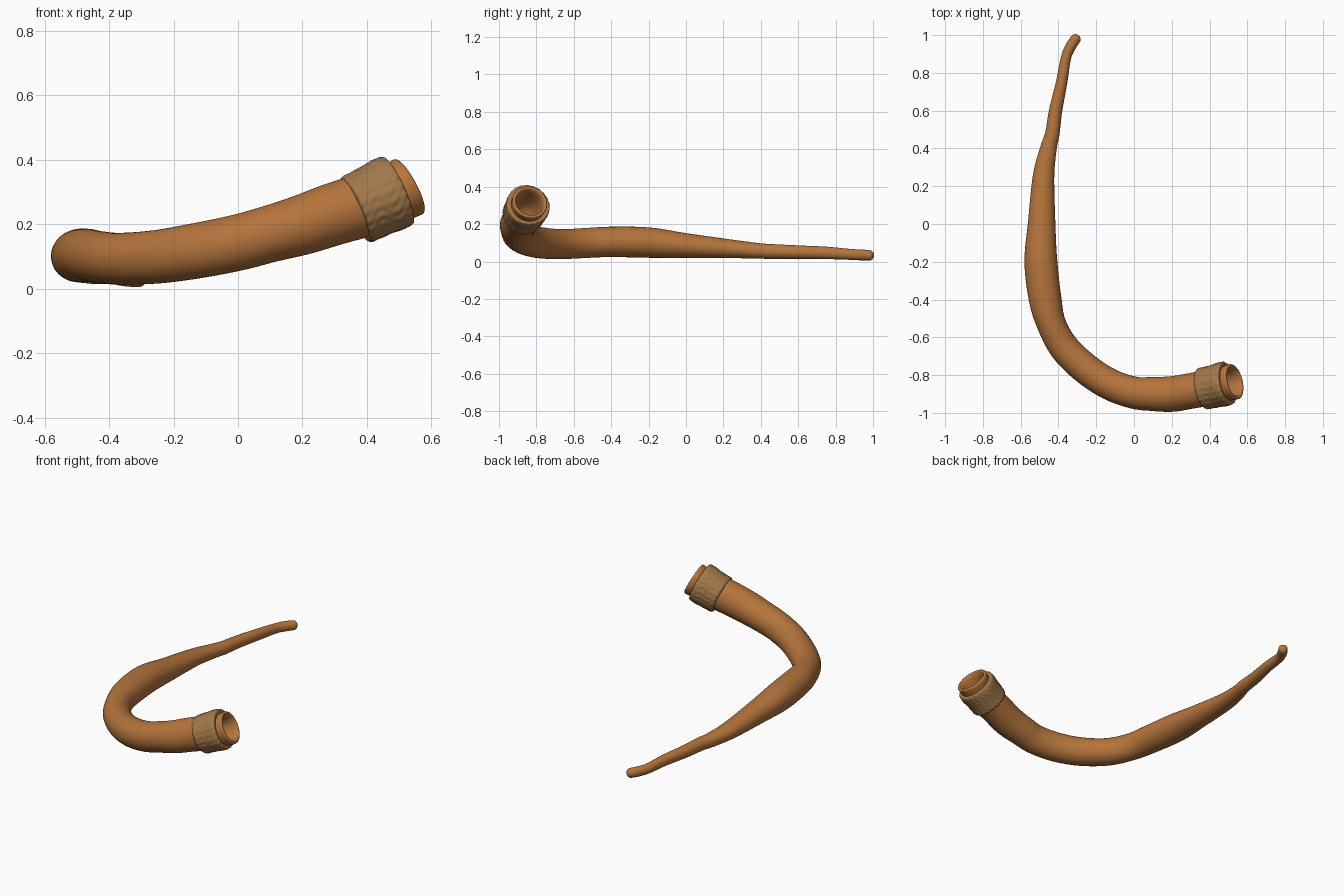
import bpy, bmesh, math
from mathutils import Vector

if "Cube" in bpy.data.objects:
    bpy.data.objects.remove(bpy.data.objects["Cube"])


def material(name, rgb):
    m = bpy.data.materials.new(name)
    m.diffuse_color = (*rgb, 1)
    m.use_nodes = True
    m.node_tree.nodes["Principled BSDF"].inputs["Base Color"].default_value = m.diffuse_color
    return m


wood = material("warm wood", (0.46, 0.175, 0.045))
hide = material("tan binding", (0.36, 0.19, 0.07))


def spline(pts, n):
    """Catmull-Rom through rows of numbers, n steps per span."""
    rows = [Vector(p) for p in pts]
    out = []
    for i in range(len(rows) - 1):
        a, b, c, d = rows[max(i - 1, 0)], rows[i], rows[i + 1], rows[min(i + 2, len(rows) - 1)]
        for k in range(n):
            t = k / n
            out.append(0.5 * (2 * b + (c - a) * t + (2 * a - 5 * b + 4 * c - d) * t * t
                              + (3 * b - a - 3 * c + d) * t ** 3))
    return out + [rows[-1]]


def ring(bm, centre, tangent, w, h, sides, bump=None):
    side = tangent.cross(Vector((0, 0, 1))).normalized()
    up = side.cross(tangent)
    loop = []
    for k in range(sides):
        a = math.tau * k / sides
        s = 1 + (bump(a) if bump else 0)
        loop.append(bm.verts.new(centre + s * (side * w * math.cos(a) + up * h * math.sin(a))))
    return loop


def skin(name, bm, rings, mat, closed=False):
    pairs = list(zip(rings, rings[1:]))
    if closed:
        pairs.append((rings[-1], rings[0]))
    for r0, r1 in pairs:
        for k in range(len(r0)):
            j = (k + 1) % len(r0)
            bm.faces.new((r0[k], r0[j], r1[j], r1[k]))
    if not closed:
        bm.faces.new(rings[0])
        bm.faces.new(rings[-1])
    bmesh.ops.recalc_face_normals(bm, faces=bm.faces)
    me = bpy.data.meshes.new(name)
    bm.to_mesh(me)
    bm.free()
    for p in me.polygons:
        p.use_smooth = True
    me.materials.append(mat)
    ob = bpy.data.objects.new(name, me)
    bpy.context.collection.objects.link(ob)
    return ob


# Horn path: x, y, z, half width, half height, from thin tip to open bell
path = [
    (-0.308, 0.980, 0.033, .027, .028), (-0.335, .940, .035, .028, .029),
    (-0.360, .880, .038, .027, .029), (-0.383, .750, .046, .030, .033),
    (-0.415, .600, .050, .035, .036), (-0.432, .480, .053, .038, .039),
    (-0.453, .400, .056, .044, .041), (-0.479, .250, .067, .057, .049),
    (-0.489, .000, .085, .073, .066), (-0.493, -.200, .101, .087, .081),
    (-0.470, -.400, .105, .086, .081), (-0.435, -.535, .099, .077, .080),
    (-0.365, -.660, .093, .080, .080), (-0.250, -.770, .099, .082, .083),
    (-0.125, -.850, .118, .083, .086), (0.000, -.893, .143, .085, .087),
    (0.100, -.900, .170, .090, .088), (0.200, -.900, .198, .094, .093),
    (0.300, -.884, .232, .094, .097), (0.400, -.865, .262, .095, .098),
    (0.480, -.848, .292, .092, .093), (0.526, -.835, .315, .096, .096),
]
bm = bmesh.new()
st = spline(path, 6)
cen = [Vector(s[:3]) for s in st]
tan = [(cen[min(i + 1, len(cen) - 1)] - cen[max(i - 1, 0)]).normalized() for i in range(len(cen))]
rings = []
# rounded tip
for a in (0.15, 0.4, 0.7, 1.0, 1.3):
    rings.append(ring(bm, cen[0] - tan[0] * .024 * math.cos(a), tan[0],
                      .027 * math.sin(a), .028 * math.sin(a), 48))
for c, t, s in zip(cen, tan, st):
    rings.append(ring(bm, c, t, s[3], s[4], 48))
# rounded rim, then the bore running back inside the bell
axis = Vector((.86, .22, .46)).normalized()
for off, r in ((.006, .094), (.009, .089), (.009, .083), (.005, .078), (-.03, .074),
               (-.08, .072), (-.14, .066), (-.20, .045), (-.21, .015)):
    rings.append(ring(bm, cen[-1] + axis * off, axis, r, r, 48))
skin("horn_body", bm, rings, wood)

# Binding collar with a low braided relief
start, end = Vector((.364, -.872, .245)), Vector((.494, -.843, .303))
direction = (end - start).normalized()
profile = spline([(0, .090), (-.01, .102), (.06, .111), (.30, .112), (.55, .114),
                  (.80, .117), (.95, .116), (1.02, .109), (1.0, .088)], 6)
bm = bmesh.new()
rings = []
for t, r in profile:
    fade = max(0, min(1, (r - .098) / .012))

    def braid(a, t=t, fade=fade):
        zig = abs((t * 3) % 2 - 1)
        return fade * (.014 * math.sin(22 * a + 5 * zig) * math.cos(9 * t) + .012 * math.sin(3 * a + 4 * t))

    rings.append(ring(bm, start.lerp(end, t), direction, r, r, 160, braid))
skin("binding_collar", bm, rings, hide, closed=True)
